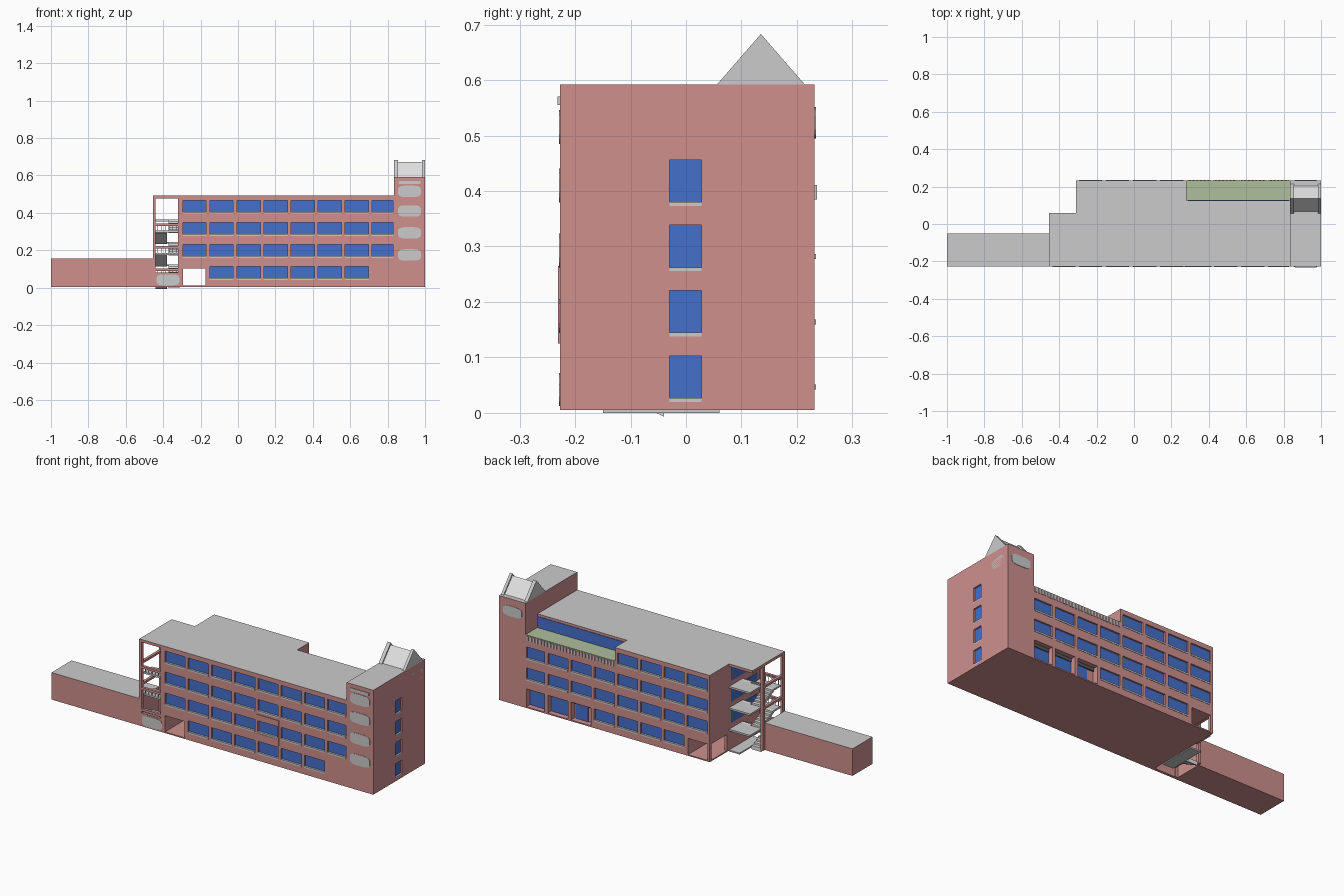
import bpy, bmesh, math
from mathutils import Vector

if "Cube" in bpy.data.objects:
    bpy.data.objects.remove(bpy.data.objects["Cube"])

def material(name, r, g, b):
    m = bpy.data.materials.new(name)
    m.diffuse_color = (r, g, b, 1)
    m.use_nodes = True
    m.node_tree.nodes["Principled BSDF"].inputs["Base Color"].default_value = m.diffuse_color
    return m

BRICK = material("pink_brick", 0.62, 0.28, 0.27)
GREY = material("grey_concrete", 0.60, 0.60, 0.60)
GLASS = material("blue_glass", 0.06, 0.16, 0.60)
GREEN = material("pale_green", 0.43, 0.52, 0.33)
LIGHT = material("light_stair", 0.75, 0.75, 0.75)
DARK = material("dark_grey", 0.10, 0.10, 0.10)

F, B = -0.227, 0.232          # front and back wall planes
W, E, T = -0.31, 1.0, 0.835   # main block west end, tower east end, tower west side
BAY = -0.455                  # west side of the open stair bay
G = 0.005                     # ground level of the walls

def finish(name, bm, mat, top=None):
    bmesh.ops.recalc_face_normals(bm, faces=bm.faces)
    me = bpy.data.meshes.new(name)
    me.materials.append(mat)
    if top:
        me.materials.append(top)
        for f in bm.faces:
            f.normal_update()
            f.material_index = int(f.normal.z > 0.9)
    bm.to_mesh(me)
    bm.free()
    ob = bpy.data.objects.new(name, me)
    bpy.context.collection.objects.link(ob)
    return ob

def boxes(name, dims, mat, top=None):
    """One object made of boxes given as (x0, x1, y0, y1, z0, z1)."""
    bm = bmesh.new()
    for x0, x1, y0, y1, z0, z1 in dims:
        vs = bmesh.ops.create_cube(bm, size=1)["verts"]
        for v in vs:
            v.co = Vector(((x0 + x1) / 2 + v.co.x * (x1 - x0),
                           (y0 + y1) / 2 + v.co.y * (y1 - y0),
                           (z0 + z1) / 2 + v.co.z * (z1 - z0)))
    return finish(name, bm, mat, top)

def prisms(name, items, mat):
    """One object made of profiles extruded along a vector."""
    bm = bmesh.new()
    for pts, vec in items:
        f = bm.faces.new([bm.verts.new(p) for p in pts])
        r = bmesh.ops.extrude_face_region(bm, geom=[f], use_keep_orig=True)
        for v in r["geom"]:
            if isinstance(v, bmesh.types.BMVert):
                v.co += Vector(vec)
    return finish(name, bm, mat)

def cut(ob, dims):
    c = boxes("cutter", dims, BRICK)
    c.hide_render = True
    m = ob.modifiers.new("openings", "BOOLEAN")
    m.operation, m.solver, m.object = "DIFFERENCE", "EXACT", c
    bpy.context.view_layer.objects.active = ob
    bpy.ops.object.modifier_apply(modifier=m.name)
    bpy.data.objects.remove(c)

# Solid volumes with grey roofs
main = boxes("main_block", [(W, T, F, B, G, 0.492)], BRICK, GREY)
tower = boxes("end_tower", [(T, E, F, B, G, 0.592)], BRICK, GREY)
boxes("low_wing", [(-1, BAY, F, -0.05, G, 0.157)], BRICK, GREY)

# Window positions: columns and rows are evenly spaced
col = lambda i: (-0.295 + 0.1445 * i, min(-0.17 + 0.1445 * i, 0.83))
row = lambda j: (0.042 + 0.1177 * j, 0.113 + 0.1177 * j)
front = [(i, j) for j in range(4) for i in range(8) if j > 0 or 0 < i < 7]
back = [(i, j) for j in range(4) for i in range(8)
        if (j in (1, 2)) or (j == 0 and 0 < i < 5) or (j == 3 and i < 4)]
D = 0.013
holes, panes, sills = [], [], []
for side, cells in ((-1, front), (1, back)):
    wall = F if side < 0 else B
    span = lambda a, b: tuple(sorted((wall - side * a, wall - side * b)))
    for i, j in cells:
        x, z = col(i), row(j)
        holes.append((*x, *span(-0.01, D), *z))
        panes.append((*x, *span(D - 0.004, D + 0.001), *z))
        sills.append((*x, *span(-0.002, D), z[0], z[0] + 0.009))
# Tall ground-floor openings at the back
for i in (5, 6, 7):
    x = col(i)
    holes.append((*x, B - 0.035, B + 0.01, 0.012, 0.112))
    gx = x if i > 5 else (x[0] + 0.04, x[1] - 0.01)
    panes.append((*gx, B - 0.036, B - 0.031, 0.012, 0.095))
cut(main, holes)
# Open passage, its west side opening, and the roof terrace notch
cut(main, [(-0.295, -0.175, F - 0.01, B + 0.01, 0.012, 0.103),
           (0.28, T + 0.01, 0.125, B + 0.01, 0.412, 0.51)])
cut(main, [(W - 0.01, -0.28, 0.08, 0.215, 0.012, 0.102)])
# Narrow tower windows
holes = []
for j in range(4):
    z0 = 0.02 + 0.1177 * j
    holes.append((E - D, E + 0.01, -0.03, 0.028, z0, z0 + 0.083))
    panes.append((E - D - 0.001, E - D + 0.004, -0.03, 0.028, z0, z0 + 0.083))
    sills.append((E - D, E, -0.03, 0.028, z0, z0 + 0.007))
cut(tower, holes)
# Terrace glazing and stair-side glazing
panes.append((0.29, 0.83, 0.123, 0.128, 0.414, 0.478))
for j in range(1, 4):
    panes.append((W - 0.002, W + 0.002, -0.19, 0.045, row(j)[0] - 0.005, row(j)[1]))
boxes("window_glass", panes, GLASS)
boxes("window_sills", sills, GREY)
boxes("door_headers", [(*col(i), B - 0.034, B - 0.026, 0.095, 0.112) for i in (5, 6, 7)], DARK)

# Raised surround on one front window
x, z = col(4), row(1)
boxes("window_surround", [(0.27, 0.415, F - 0.004, F, 0.125, z[0]),
                          (0.27, 0.415, F - 0.004, F, z[1], 0.265),
                          (0.27, x[0], F - 0.004, F, z[0], z[1]),
                          (x[1], 0.415, F - 0.004, F, z[0], z[1])], BRICK)

# Terrace floor and the row of small blocks under its edge
boxes("terrace_floor", [(0.28, T, 0.125, B, 0.411, 0.416)], GREEN)
n = 28
boxes("terrace_dentils", [(0.284 + 0.0197 * k, 0.294 + 0.0197 * k, B - 0.002, B + 0.004, 0.385, 0.411)
                          for k in range(n)], GREY)

# Rounded grey plaques on the tower and the stair bay
def oval(cu, cz, ru, rz, place):
    pts = []
    for k in range(16):
        a = math.tau * (k + 0.5) / 16
        c, s = math.cos(a), math.sin(a)
        pts.append(place(cu + ru * math.copysign(abs(c) ** 0.55, c),
                         cz + rz * math.copysign(abs(s) ** 0.55, s)))
    return pts

on_front = lambda u, z: (u, F, z)
plaques = [(oval(0.917, z, 0.062, 0.031, on_front), (0, -0.002, 0))
           for z in (0.175, 0.293, 0.41, 0.515)]
plaques.append((oval(-0.375, 0.042, 0.062, 0.03, on_front), (0, -0.002, 0)))
plaques.append((oval(0.16, 0.523, 0.053, 0.029, lambda u, z: (E - 0.001, u, z)), (0.001, 0, 0)))
plaques.append((oval(0.917, 0.523, 0.06, 0.029, lambda u, z: (u, B, z)), (0, 0.002, 0)))
prisms("oval_plaques", plaques, GREY)
boxes("tower_front_strip", [(0.86, 0.975, F - 0.005, F, 0.555, 0.57)], GREY)

# Gabled rooflight on the tower with raised end walls
def gable(x0, x1, half, h):
    return [(x0, 0.135 - half, 0.591), (x0, 0.135 + half, 0.591), (x0, 0.135, 0.591 + h)], (x1 - x0, 0, 0)
prisms("rooflight_gables", [gable(T, T + 0.02, 0.08, 0.092), gable(E - 0.016, E, 0.08, 0.092)], GREY)
prisms("rooflight_slopes", [gable(T + 0.02, E - 0.016, 0.07, 0.08)], LIGHT)

# Open stair bay: roof, posts, beams and base wall
YB = 0.06
boxes("stair_bay_roof", [(BAY, W, F, YB, 0.477, 0.492)], BRICK, GREY)
frame = [(BAY, -0.44, F, F + 0.018, G, 0.477), (-0.322, W, F, F + 0.018, G, 0.477),
         (BAY, -0.44, -0.05, -0.032, G, 0.477),
         (-0.44, -0.322, F, F + 0.015, G, 0.08)]
levels = [0.125, 0.245, 0.365]
frame += [(-0.44, -0.322, F, F + 0.015, z - 0.035, z - 0.022) for z in levels]
frame += [(BAY, -0.44, F + 0.018, -0.05, z - 0.012, z) for z in levels[1:]]
boxes("stair_bay_frame", frame, BRICK)

# Landings and switchback flights
lands = [(-0.44, W, -0.04, YB, z - 0.01, z) for z in levels]
lands += [(-0.44, W, F + 0.016, -0.155, z - 0.07, z - 0.06) for z in levels]
lands.append((-0.375, W, -0.15, YB, 0.0, 0.008))
boxes("stair_landings", lands, GREY)
flights, steps = [], 6
for z in levels:
    for x0, x1, za, zb in ((-0.44, -0.38, z - 0.12, z - 0.06), (-0.372, -0.312, z, z - 0.06)):
        ya, yb = -0.04, -0.155
        prof = []
        for k in range(steps):
            y = ya + (yb - ya) * k / steps
            y2 = ya + (yb - ya) * (k + 1) / steps
            h = za + (zb - za) * (k + (1 if zb > za else 0)) / steps
            prof += [(x0, y, h), (x0, y2, h)]
        prof += [(x0, yb, zb - 0.012), (x0, ya, za - 0.012)]
        flights.append((prof, (x1 - x0, 0, 0)))
prisms("stair_flights", flights, LIGHT)

# Thin railings at the half landings
rails = []
for z in levels:
    b = z - 0.06
    rails.append((-0.44, -0.322, F + 0.017, F + 0.02, b + 0.03, b + 0.034))
    rails += [(-0.43 + 0.02 * k, -0.427 + 0.02 * k, F + 0.017, F + 0.02, b, b + 0.03) for k in range(6)]
boxes("stair_railings", rails, GREY)
